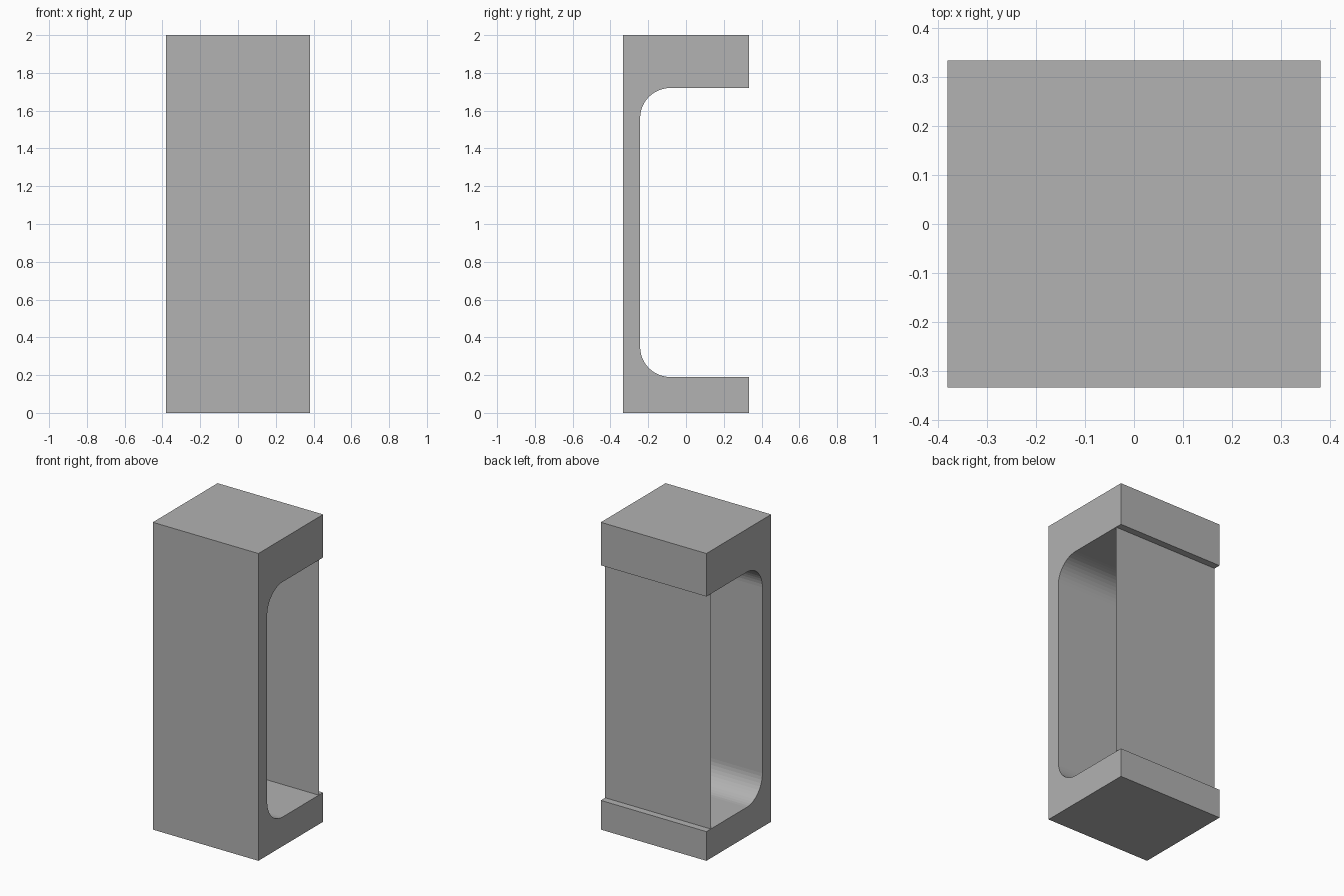
import bpy
import bmesh
from math import sin, cos, pi

cube = bpy.data.objects.get("Cube")
if cube:
    bpy.data.objects.remove(cube, do_unlink=True)

HALF_W, HALF_D, HEIGHT = 0.38, 0.333, 2.0
WALL_Y, FLOOR_Z, CEILING_Z = -0.243, 0.19, 1.72
RADIUS, STEPS = 0.16, 12
PANEL_Y = 0.288

grey = bpy.data.materials.new("plain grey")
grey.use_nodes = True
colour = (0.445, 0.445, 0.445, 1)
grey.diffuse_color = colour
grey.node_tree.nodes["Principled BSDF"].inputs["Base Color"].default_value = colour


def finish(name, bm):
    mesh = bpy.data.meshes.new(name)
    bm.to_mesh(mesh)
    bm.free()
    mesh.materials.append(grey)
    obj = bpy.data.objects.new(name, mesh)
    bpy.context.collection.objects.link(obj)
    return obj


def fillet(cy, cz, start):
    """Quarter circle of (y, z) points, turning clockwise from start."""
    angles = [start - pi / 2 * i / STEPS for i in range(STEPS + 1)]
    return [(cy + RADIUS * cos(a), cz + RADIUS * sin(a)) for a in angles]


# C-shaped body: side profile with rounded inner corners, extruded across x
profile = [(HALF_D, FLOOR_Z), (HALF_D, 0), (-HALF_D, 0),
           (-HALF_D, HEIGHT), (HALF_D, HEIGHT), (HALF_D, CEILING_Z)]
inner_y = WALL_Y + RADIUS
inner = fillet(inner_y, FLOOR_Z + RADIUS, -pi / 2) + fillet(inner_y, CEILING_Z - RADIUS, pi)
profile += reversed(inner)

bm = bmesh.new()
face = bm.faces.new([bm.verts.new((-HALF_W, y, z)) for y, z in profile])
extruded = bmesh.ops.extrude_face_region(bm, geom=[face], use_keep_orig=True)
moved = [v for v in extruded["geom"] if isinstance(v, bmesh.types.BMVert)]
bmesh.ops.translate(bm, verts=moved, vec=(2 * HALF_W, 0, 0))
bmesh.ops.recalc_face_normals(bm, faces=bm.faces)
finish("frame_body", bm)

# Thin sheet closing the back, set slightly inward
bm = bmesh.new()
corners = [(HALF_W, FLOOR_Z), (-HALF_W, FLOOR_Z), (-HALF_W, CEILING_Z), (HALF_W, CEILING_Z)]
bm.faces.new([bm.verts.new((x, PANEL_Y, z)) for x, z in corners])
finish("back_panel", bm)
